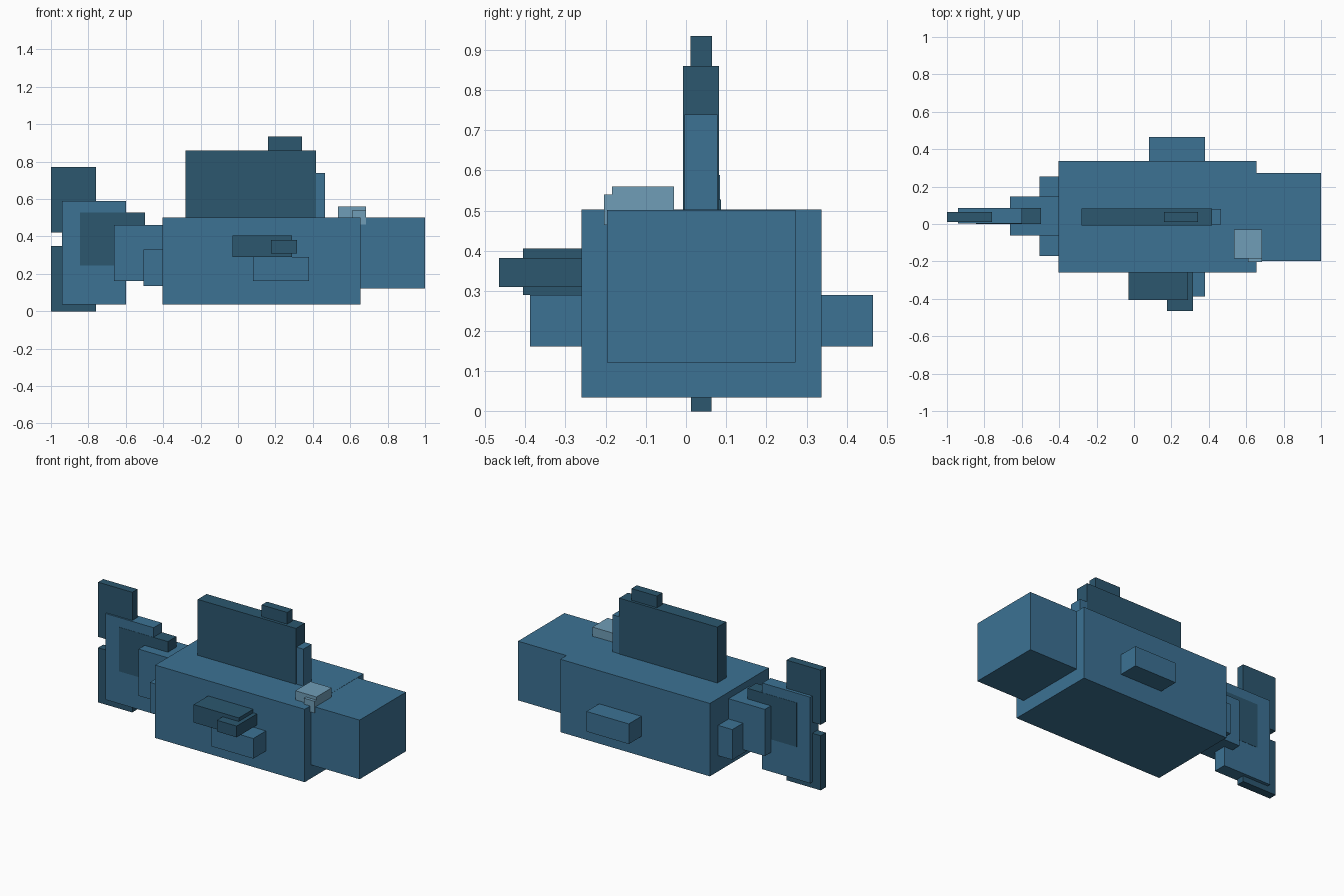
import bpy
import bmesh
from mathutils import Vector

if "Cube" in bpy.data.objects:
    bpy.data.objects.remove(bpy.data.objects["Cube"])


def material(name, colour):
    m = bpy.data.materials.new(name)
    m.diffuse_color = (*colour, 1.0)
    m.use_nodes = True
    m.node_tree.nodes["Principled BSDF"].inputs["Base Color"].default_value = m.diffuse_color
    return m


BLUE = material("mid blue", (0.045, 0.168, 0.296))
DARK = material("dark blue", (0.025, 0.095, 0.159))
LIGHT = material("light blue", (0.162, 0.337, 0.474))


def box(name, mat, x, y, z):
    """Axis-aligned box given its (min, max) range on each axis."""
    size = Vector([r[1] - r[0] for r in (x, y, z)])
    centre = Vector([(r[0] + r[1]) / 2 for r in (x, y, z)])
    bm = bmesh.new()
    bmesh.ops.create_cube(bm, size=1.0)
    for v in bm.verts:
        v.co = Vector([v.co[i] * size[i] for i in range(3)])
    mesh = bpy.data.meshes.new(name)
    bm.to_mesh(mesh)
    bm.free()
    mesh.materials.append(mat)
    ob = bpy.data.objects.new(name, mesh)
    ob.location = centre
    bpy.context.collection.objects.link(ob)
    return ob


# Body and head
box("body", BLUE, (-0.405, 0.655), (-0.26, 0.337), (0.035, 0.502))
box("head", BLUE, (0.64, 1.0), (-0.197, 0.273), (0.122, 0.501))

# Eye: plate on top of the head and a small lid down its side
box("eye_top", LIGHT, (0.535, 0.685), (-0.184, -0.03), (0.49, 0.56))
box("eye_side", LIGHT, (0.61, 0.685), (-0.204, -0.18), (0.464, 0.54))

# Dorsal fin
box("dorsal_fin", DARK, (-0.28, 0.417), (-0.008, 0.082), (0.49, 0.86))
box("dorsal_fin_tip", DARK, (0.16, 0.341), (0.011, 0.065), (0.85, 0.935))
box("dorsal_fin_front", BLUE, (0.40, 0.466), (-0.004, 0.079), (0.49, 0.739))

# Side fins: stubs on both sides, blade only on the front side
for side, y in (("front", (-0.388, -0.25)), ("back", (0.327, 0.465))):
    box(f"{side}_fin_stub", BLUE, (0.08, 0.38), y, (0.161, 0.29))
box("front_fin_blade", DARK, (-0.03, 0.29), (-0.406, -0.25), (0.29, 0.405))
box("front_fin_tip", DARK, (0.176, 0.316), (-0.465, -0.25), (0.31, 0.382))

# Tail base
box("tail_base", BLUE, (-0.662, -0.39), (-0.062, 0.147), (0.161, 0.46))
box("tail_collar", BLUE, (-0.506, -0.39), (-0.17, 0.254), (0.136, 0.33))

# Tail fin
box("tail_fin", BLUE, (-0.94, -0.60), (0.002, 0.085), (0.037, 0.589))
box("tail_fin_centre", DARK, (-0.845, -0.497), (0.0005, 0.0865), (0.245, 0.528))
for name, z in (("upper", (0.42, 0.77)), ("lower", (0.0, 0.35))):
    box(f"tail_{name}_lobe", DARK, (-1.0, -0.758), (0.012, 0.064), z)
